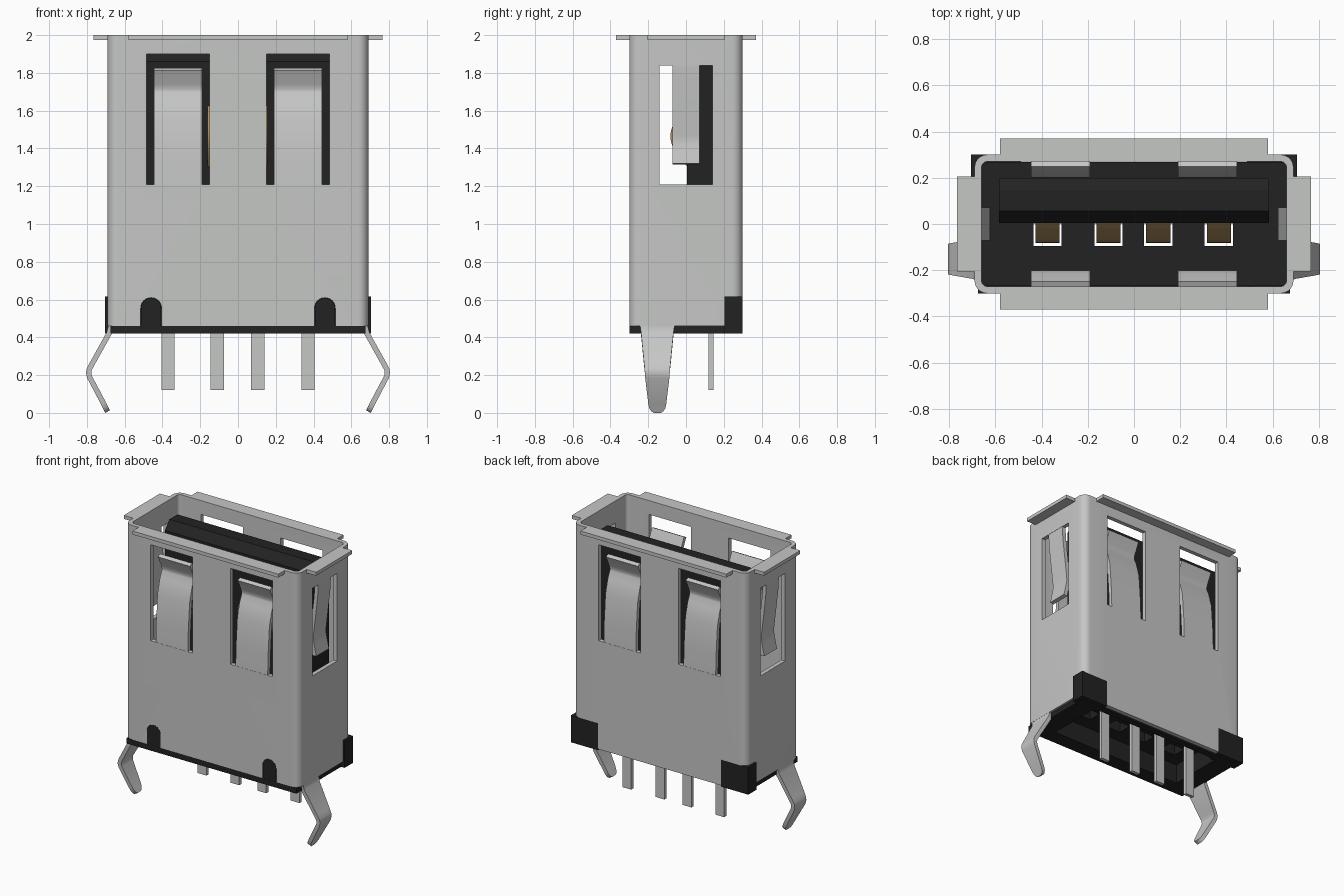
import bpy, bmesh, math
from mathutils import Vector

if "Cube" in bpy.data.objects:
    bpy.data.objects.remove(bpy.data.objects["Cube"])


def material(name, rgb):
    m = bpy.data.materials.new(name)
    m.diffuse_color = (*rgb, 1)
    m.use_nodes = True
    m.node_tree.nodes["Principled BSDF"].inputs["Base Color"].default_value = m.diffuse_color
    return m


METAL = material("grey metal", (0.56, 0.57, 0.56))
BLACK = material("black plastic", (0.016, 0.016, 0.016))
GOLD = material("gold contact", (0.42, 0.27, 0.11))


def finish(name, bm, mat):
    bmesh.ops.recalc_face_normals(bm, faces=bm.faces)
    me = bpy.data.meshes.new(name)
    bm.to_mesh(me)
    bm.free()
    ob = bpy.data.objects.new(name, me)
    bpy.context.collection.objects.link(ob)
    if mat:
        me.materials.append(mat)
    return ob


def activate(ob):
    bpy.ops.object.select_all(action='DESELECT')
    ob.select_set(True)
    bpy.context.view_layer.objects.active = ob


def smooth(ob, deg=35):
    activate(ob)
    bpy.ops.object.shade_smooth_by_angle(angle=math.radians(deg))


def prism(name, pts, offset, mat):
    """Closed 3D outline extruded by a vector."""
    bm = bmesh.new()
    f = bm.faces.new([bm.verts.new(p) for p in pts])
    ext = bmesh.ops.extrude_face_region(bm, geom=[f])
    vs = [g for g in ext['geom'] if isinstance(g, bmesh.types.BMVert)]
    bmesh.ops.translate(bm, verts=vs, vec=offset)
    return finish(name, bm, mat)


def box(name, x, y, z, mat=None):
    pts = [(x[0], y[0], z[0]), (x[1], y[0], z[0]), (x[1], y[1], z[0]), (x[0], y[1], z[0])]
    return prism(name, pts, (0, 0, z[1] - z[0]), mat)


def mx(a, b, s):
    """Interval mirrored by sign s, kept in ascending order."""
    return tuple(sorted((a * s, b * s)))


def arch(name, cx, hw, z0, z1, y0, y1, mat=None):
    pts = [(cx - hw, y0, z0), (cx + hw, y0, z0)]
    for i in range(13):
        a = math.pi * i / 12
        pts.append((cx + hw * math.cos(a), y0, z1 - hw + hw * math.sin(a)))
    return prism(name, pts, (0, y1 - y0, 0), mat)


def cut(ob, cutters):
    activate(ob)
    for c in cutters:
        m = ob.modifiers.new("cut", 'BOOLEAN')
        m.operation, m.solver, m.object = 'DIFFERENCE', 'EXACT', c
        bpy.ops.object.modifier_apply(modifier=m.name)


def ribbon(name, path, thick, place, mat):
    """Bent strip; path holds (distance, height, half width), place maps to xyz."""
    bm = bmesh.new()
    rings = []
    for i, (d, z, w) in enumerate(path):
        a, b = path[max(i - 1, 0)], path[min(i + 1, len(path) - 1)]
        t = Vector((b[0] - a[0], b[1] - a[1])).normalized()
        n = Vector((t.y, -t.x)) * thick / 2
        rings.append([bm.verts.new(place(d + s * n.x, v * w, z + s * n.y))
                      for s, v in ((1, 1), (1, -1), (-1, -1), (-1, 1))])
    for r, q in zip(rings, rings[1:]):
        for k in range(4):
            bm.faces.new((r[k], r[(k + 1) % 4], q[(k + 1) % 4], q[k]))
    bm.faces.new(rings[0])
    bm.faces.new(rings[-1])
    ob = finish(name, bm, mat)
    smooth(ob, 40)
    return ob


# --- metal shell: rounded tube with windows cut out
def outline(hx, hy, r):
    pts = []
    for k, (sx, sy) in enumerate(((1, 1), (-1, 1), (-1, -1), (1, -1))):
        for i in range(8):
            a = math.pi / 2 * (k + i / 7)
            pts.append((sx * (hx - r) + r * math.cos(a), sy * (hy - r) + r * math.sin(a)))
    return pts


bm = bmesh.new()
loops = [[bm.verts.new((x, y, z)) for x, y in outline(*o)]
         for o, z in (((.69, .30, .055), .46), ((.69, .30, .055), 2),
                      ((.66, .27, .025), 2), ((.66, .27, .025), .46))]
for j in range(4):
    a, b = loops[j], loops[(j + 1) % 4]
    for i in range(len(a)):
        k = (i + 1) % len(a)
        bm.faces.new((a[i], a[k], b[k], b[i]))
shell = finish("shell", bm, METAL)

cutters = [box("cut_side", (-1, 1), (-.14, .14), (1.21, 1.84))]
for s in (-1, 1):
    cutters += [box("cut_window", mx(.15, .485, s), (-.5, .5), (1.21, 1.90)),
                arch("cut_notch", .46 * s, .055, .3, .61, -.4, -.2),
                box("cut_corner", mx(.49, .8, s), (.205, .4), (.3, .615))]
cut(shell, cutters)
smooth(shell)
box("shell_back_edge", (-.49, .49), (.27, .30), (.43, .465), METAL)

# --- rim flanges
for s in (-1, 1):
    box("rim_long", (-.58, .58), mx(.28, .37, s), (1.975, 2), METAL)
    box("rim_short", mx(.67, .765, s), (-.205, .205), (1.975, 2), METAL)

# --- spring fingers in the windows
FINGER = [(.285, 1.20), (.28, 1.35), (.265, 1.55), (.238, 1.65), (.217, 1.695),
          (.215, 1.715), (.226, 1.745), (.262, 1.82)]
SIDE = [(.675, 1.85), (.67, 1.75), (.637, 1.47), (.635, 1.44), (.64, 1.41), (.66, 1.318)]
for s in (-1, 1):
    for t in (-1, 1):
        ribbon("spring_finger", [(d, z, .1275) for d, z in FINGER], .028,
               lambda d, w, z: (.3175 * t + w, d * s, z), METAL)
    ribbon("side_spring", [(d, z, .072) for d, z in SIDE], .028,
           lambda d, w, z: (d * s, w, z), METAL)

# --- bent mounting legs with rounded tips
LEG = [(.675, .50, .094), (.675, .45, .09), (.683, .42, .086), (.775, .255, .070),
       (.788, .23, .067), (.791, .213, .066), (.786, .19, .064), (.712, .05, .047),
       (.702, .03, .042), (.695, .015, .032), (.690, .007, .018)]
for s in (-1, 1):
    ribbon("mounting_leg", LEG, .028, lambda d, w, z: (d * s, -.152 + w, z), METAL)

# --- plastic base, hollow below, with contact slots
body = box("base_body", (-.659, .659), (-.269, .269), (.42, .70), BLACK)
lip = box("base_lip", (-.675, .675), (-.30, .268), (.42, .46), BLACK)
CONTACTS = (-.375, -.11, .105, .367)
base_cut = [box("cut_recess", (-.53, .53), (-.19, .22), (.3, .56))]
base_cut += [box("cut_slot", (c - .061, c + .061), (-.095, .003), (.3, .9)) for c in CONTACTS]
cut(body, base_cut)
cut(lip, base_cut[:1])
for s in (-1, 1):
    smooth(arch("base_post", .46 * s, .053, .42, .608, -.299, -.25, BLACK))
    box("base_corner", mx(.49, .705, s), (.205, .30), (.421, .615), BLACK)

# --- plastic tongue with chamfered tip
TONGUE = [(.005, .65), (.005, 1.86), (.056, 1.92), (.148, 1.92), (.196, 1.89), (.196, .65)]
prism("tongue", [(-.585, y, z) for y, z in TONGUE], (1.17, 0, 0), BLACK)

# --- gold bulging contacts and solder pins
for c in CONTACTS:
    arc = [(.02 - .095 * math.sin(math.pi * i / 12), 1.30 + .33 * i / 12, .052)
           for i in range(13)]
    ribbon("contact", arc, .016, lambda d, w, z: (c + w, d, z), GOLD)
for x in (-.37, -.11, .105, .37):
    box("solder_pin", (x - .035, x + .035), (.12, .145), (.12, .62), METAL)

# --- remove the cutters
for c in cutters + base_cut:
    bpy.data.objects.remove(c)
